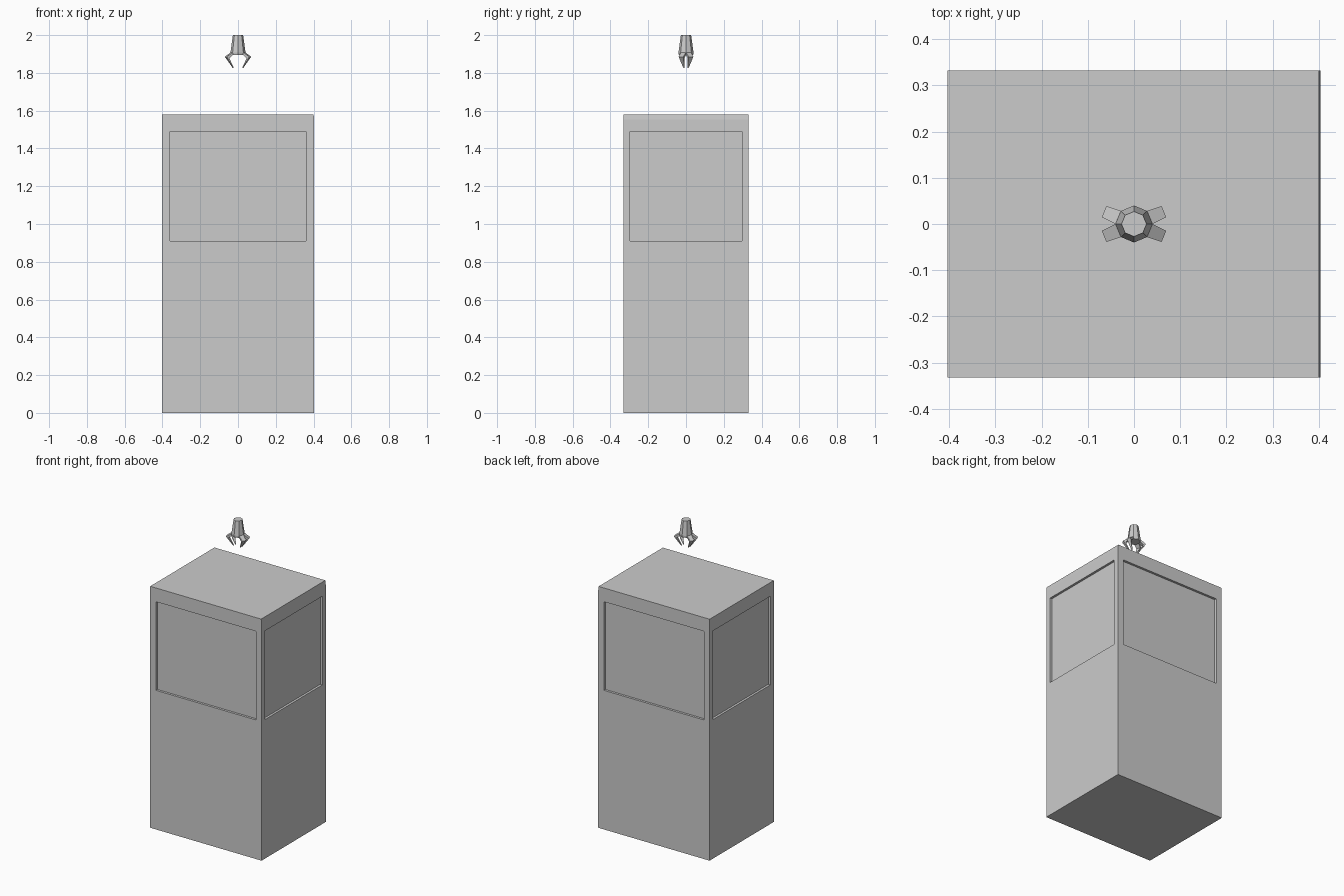
import bpy, bmesh
from math import cos, sin, pi
from mathutils import Vector

if "Cube" in bpy.data.objects:
    bpy.data.objects.remove(bpy.data.objects["Cube"])


def finish(bm, name):
    bmesh.ops.recalc_face_normals(bm, faces=bm.faces)
    mesh = bpy.data.meshes.new(name)
    bm.to_mesh(mesh)
    bm.free()
    obj = bpy.data.objects.new(name, mesh)
    bpy.context.collection.objects.link(obj)
    return obj


def loft(bm, rings):
    """Skin a list of equal-sized point rings and cap both ends."""
    vs = [[bm.verts.new(p) for p in r] for r in rings]
    n = len(vs[0])
    for a, b in zip(vs, vs[1:]):
        for i in range(n):
            j = (i + 1) % n
            bm.faces.new((a[i], a[j], b[j], b[i]))
    bm.faces.new(vs[0][::-1])
    bm.faces.new(vs[-1])


# Cabinet: tall box with a thin lip along the top of the right side
HX, HY = 0.403, 0.332


def rect(z, right=HX):
    return [(-HX, -HY, z), (right, -HY, z), (right, HY, z), (-HX, HY, z)]


bm = bmesh.new()
loft(bm, [rect(0), rect(1.553), rect(1.58, HX - 0.003)])
bmesh.ops.recalc_face_normals(bm, faces=bm.faces)

# Recessed window on each of the four sides
sides = [f for f in bm.faces if abs(f.normal.z) < 0.01 and f.calc_area() > 0.5]
for f in sides:
    normal = f.normal.copy()
    bmesh.ops.inset_individual(bm, faces=[f], thickness=0.03)
    mid_z = f.calc_center_median().z
    for v in f.verts:
        v.co.z = 1.49 if v.co.z > mid_z else 0.91
        if abs(normal.x) > 0.5:
            v.co.y = 0.297 if v.co.y > 0 else -0.297
        else:
            v.co.x = 0.361 if v.co.x > 0 else -0.361
    pane = bmesh.ops.extrude_discrete_faces(bm, faces=[f])["faces"][0]
    bmesh.ops.translate(bm, verts=pane.verts[:], vec=normal * -0.015)
finish(bm, "cabinet")

# Claw hub: tapered octagon with a short collar
bm = bmesh.new()
loft(bm, [[(r * cos(i * pi / 4), r * sin(i * pi / 4), z) for i in range(8)]
          for r, z in ((0.038, 1.895), (0.04, 1.908), (0.027, 2.0))])
finish(bm, "claw_hub")

# Four bent fingers: (outer radius, z), (inner radius, z), half width
SECTIONS = [((0.037, 1.908), (0.035, 1.895), 0.0153),
            ((0.070, 1.885), (0.055, 1.878), 0.013),
            ((0.028, 1.825), (0.025, 1.826), 0.003)]
for k, deg in enumerate((22.5, 157.5, 202.5, 337.5)):
    a = deg * pi / 180
    out, side = Vector((cos(a), sin(a), 0)), Vector((-sin(a), cos(a), 0))
    up = Vector((0, 0, 1))
    rings = [[out * o[0] + up * o[1] - side * w, out * o[0] + up * o[1] + side * w,
              out * n[0] + up * n[1] + side * w, out * n[0] + up * n[1] - side * w]
             for o, n, w in SECTIONS]
    bm = bmesh.new()
    loft(bm, rings)
    finish(bm, f"claw_finger_{k + 1}")
